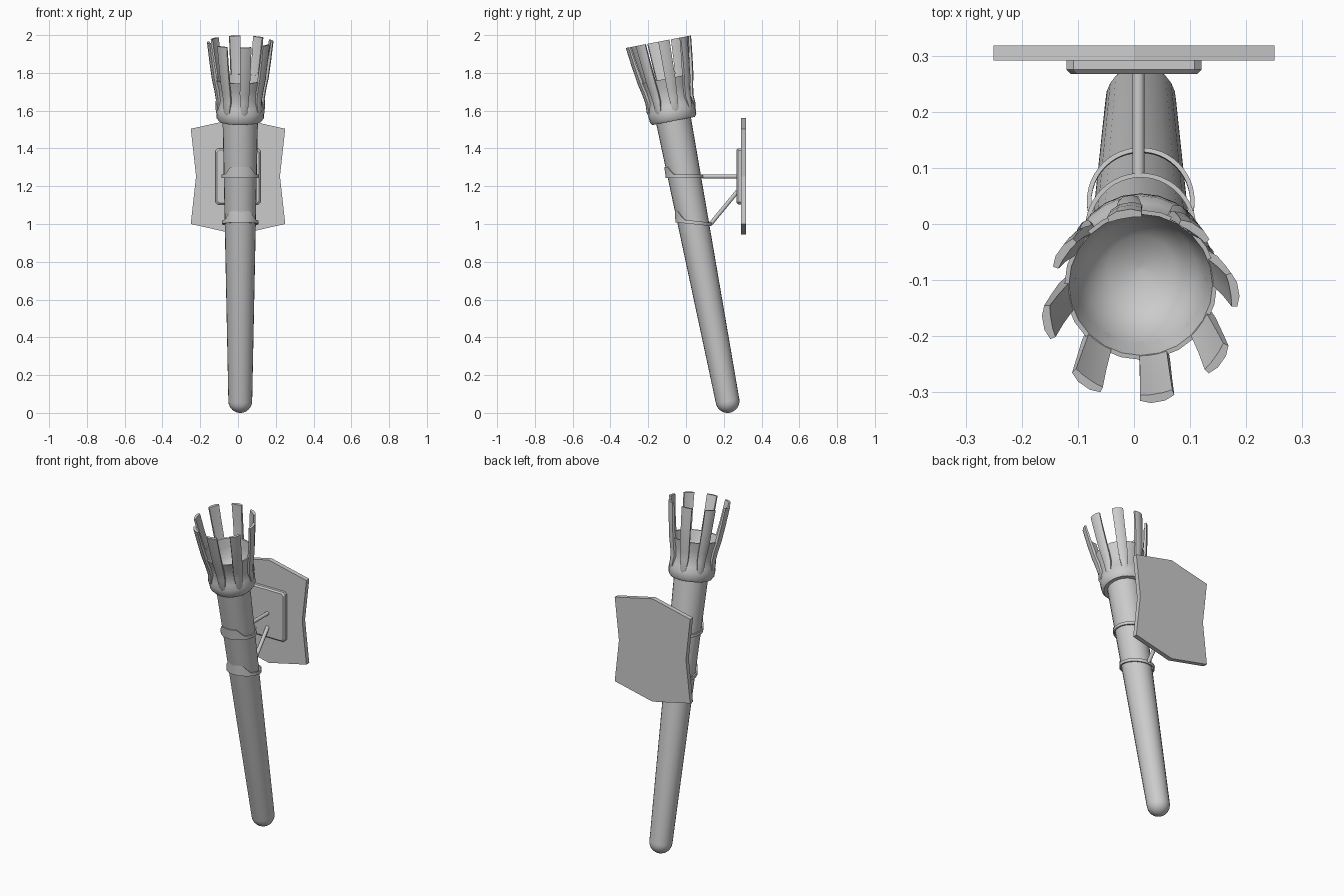
import bpy, bmesh, math
from mathutils import Matrix, Vector

cube = bpy.data.objects.get("Cube")
if cube:
    bpy.data.objects.remove(cube, do_unlink=True)

grey = bpy.data.materials.new("iron grey")
grey.use_nodes = True
grey.diffuse_color = (0.6, 0.6, 0.6, 1)
grey.node_tree.nodes["Principled BSDF"].inputs["Base Color"].default_value = (0.6, 0.6, 0.6, 1)

CENTRE_X = 0.012
LEAN = math.radians(10.9)
# Local z runs along the leaning torch, starting at its lower tip
TORCH = Matrix.Translation((CENTRE_X, 0.232, 0.001)) @ Matrix.Rotation(LEAN, 4, 'X')


def finish(name, bm, matrix=Matrix(), smooth=35):
    bmesh.ops.remove_doubles(bm, verts=bm.verts, dist=1e-5)
    bmesh.ops.recalc_face_normals(bm, faces=bm.faces)
    bm.transform(matrix)
    mesh = bpy.data.meshes.new(name)
    bm.to_mesh(mesh)
    bm.free()
    mesh.materials.append(grey)
    obj = bpy.data.objects.new(name, mesh)
    bpy.context.collection.objects.link(obj)
    bpy.ops.object.select_all(action='DESELECT')
    obj.select_set(True)
    bpy.context.view_layer.objects.active = obj
    if smooth:
        bpy.ops.object.shade_smooth_by_angle(angle=math.radians(smooth))
    return obj


def loft(name, sections, closed=False, caps=False, matrix=Matrix(), smooth=35):
    """Skin a row of equally long closed sections."""
    bm = bmesh.new()
    rows = [[bm.verts.new(p) for p in s] for s in sections]
    pairs = list(zip(rows, rows[1:])) + ([(rows[-1], rows[0])] if closed else [])
    for a, b in pairs:
        for i in range(len(a)):
            j = (i + 1) % len(a)
            bm.faces.new((a[i], a[j], b[j], b[i]))
    if caps:
        bm.faces.new(rows[0])
        bm.faces.new(rows[-1])
    return finish(name, bm, matrix, smooth)


def polar(r, angle, z):
    return (r * math.cos(angle), r * math.sin(angle), z)


def revolve(name, profile, sides=24):
    rings = [[polar(r, math.tau * i / sides, z) for i in range(sides)] for r, z in profile]
    return loft(name, rings, caps=True, matrix=TORCH, smooth=50)


# Handle: tapered shaft with a domed lower end
R = 0.063
dome = [(R * math.sin(a), R - R * math.cos(a)) for a in (math.pi / 2 * k / 6 for k in range(1, 7))]
revolve("handle", [(0.004, 0)] + dome + [(0.094, 1.6)])

# Cup: collar, waist, flared rim and hollow inside
revolve("cup", [(0.093, 1.573), (0.114, 1.573), (0.125, 1.588), (0.128, 1.625),
                (0.121, 1.655), (0.113, 1.69), (0.122, 1.75), (0.136, 1.80),
                (0.128, 1.80), (0.117, 1.75), (0.10, 1.69), (0.06, 1.65), (0.004, 1.64)])

# Prongs: eight flaring strips (height, outer radius, thickness, half width)
strip = [(1.62, 0.126, 0.02, 0.010), (1.64, 0.133, 0.025, 0.019), (1.69, 0.130, 0.025, 0.024),
         (1.74, 0.138, 0.024, 0.027), (1.80, 0.151, 0.022, 0.029), (1.90, 0.165, 0.018, 0.030),
         (2.0, 0.177, 0.015, 0.032)]
for k in range(8):
    mid = math.radians(10 + 45 * k)
    sections = []
    for z, r, thick, half in strip:
        spread = [mid + half / r * f for f in (-1, -0.4, 0.4, 1)]
        outer = [polar(r - (0.005 if i in (0, 3) else 0), a, z) for i, a in enumerate(spread)]
        inner = [polar(r - thick, a, z) for a in reversed(spread)]
        sections.append(outer + inner)
    loft(f"prong_{k + 1}", sections, caps=True, matrix=TORCH)


# Holding bands: thin loose hoops with a taller tab at the front
def band(name, y, z, radius, tilt):
    sections = []
    count = 48
    for k in range(count):
        a = math.tau * k / count
        x = abs(radius * math.cos(a))
        rise = 0.042 * min(1, max(0, (0.082 - x) / 0.03)) if math.sin(a) < 0 else 0
        top, lean_in = 0.009 + rise, rise * math.tan(LEAN)
        inner = radius - 0.008
        low, high = polar(radius, a, -0.009), Vector(polar(radius, a, top))
        high_in = Vector(polar(inner, a, top))
        shift = Vector((0, -lean_in, 0))
        sections.append([low, high + shift, high_in + shift, polar(inner, a, -0.009)])
    place = Matrix.Translation((CENTRE_X, y, z)) @ Matrix.Rotation(tilt, 4, 'X')
    loft(name, sections, closed=True, matrix=place)


band("upper_band", -0.008, 1.252, 0.099, 0)
band("lower_band", 0.040, 1.008, 0.096, math.radians(-6))


# Rods joining the bands to the wall mount
def rod(name, start, end, radius=0.011):
    a, b = Vector(start), Vector(end)
    bm = bmesh.new()
    bmesh.ops.create_cone(bm, cap_ends=True, segments=12, radius1=radius, radius2=radius,
                          depth=(b - a).length)
    turn = (b - a).to_track_quat('Z', 'Y').to_matrix().to_4x4()
    finish(name, bm, Matrix.Translation((a + b) / 2) @ turn)


rod("upper_rod", (0.008, 0.088, 1.252), (0.008, 0.27, 1.252))
rod("lower_rod", (0.008, 0.13, 1.0), (0.008, 0.272, 1.172))

# Mount block: box with bevelled front edges
block = []
for y, inset in ((0.292, 0), (0.275, 0), (0.267, 0.008)):
    w, h, c = 0.12 - inset, 0.148 - inset, 0.012
    quarter = [(w, h - c), (w - c, h)]
    corners = (quarter + [(-x, z) for x, z in reversed(quarter)]
               + [(-x, -z) for x, z in quarter] + [(x, -z) for x, z in reversed(quarter)])
    block.append([(x, y, 1.252 + z) for x, z in corners])
loft("mount_block", block, caps=True, smooth=0)

# Wall plate: peaked top and bottom, pinched sides
outline = [(0, 0.308), (0.25, 0.252), (0.222, 0), (0.25, -0.252),
           (0, -0.308), (-0.25, -0.252), (-0.222, 0), (-0.25, 0.252)]
loft("wall_plate", [[(x, y, 1.252 + z) for x, z in outline] for y in (0.291, 0.318)],
     caps=True, smooth=0)
